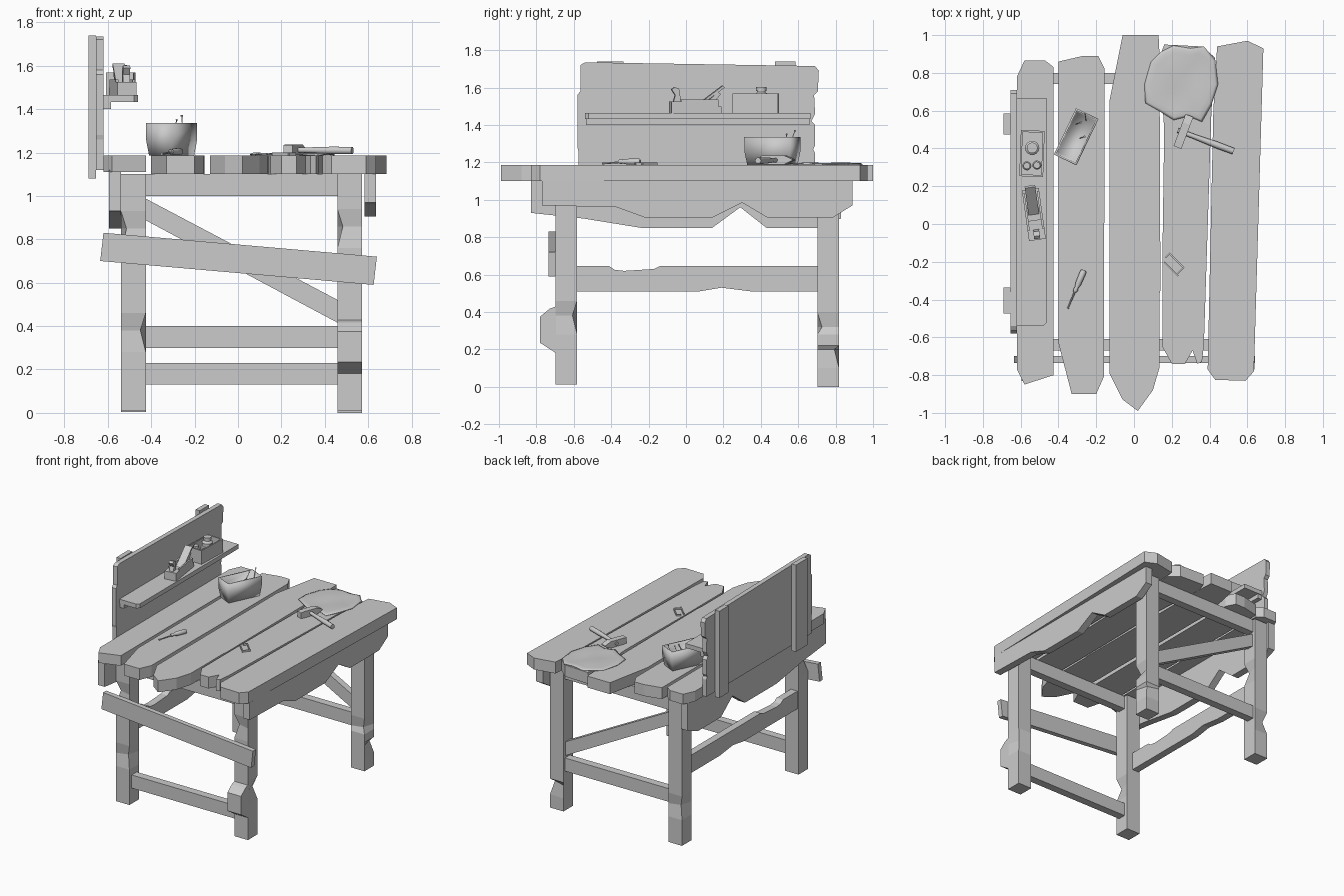
import bpy, bmesh, math
from mathutils import Vector, Matrix


def finish(name, bm, smooth=None, mat=None):
    bmesh.ops.recalc_face_normals(bm, faces=bm.faces)
    if smooth:
        for f in bm.faces:
            f.smooth = True
        for e in bm.edges:
            e.smooth = len(e.link_faces) < 2 or e.calc_face_angle(0) < math.radians(smooth)
    if mat:
        bm.transform(mat)
    me = bpy.data.meshes.new(name)
    bm.to_mesh(me)
    bm.free()
    ob = bpy.data.objects.new(name, me)
    bpy.context.collection.objects.link(ob)
    return ob


def loft(name, rings, smooth=None, mat=None):
    """Closed skin through a list of equal-length rings."""
    bm = bmesh.new()
    vs = [[bm.verts.new(p) for p in r] for r in rings]
    n = len(rings[0])
    for a, b in zip(vs, vs[1:]):
        for i in range(n):
            j = (i + 1) % n
            bm.faces.new((a[i], a[j], b[j], b[i]))
    bm.faces.new(vs[0])
    bm.faces.new(vs[-1])
    return finish(name, bm, smooth, mat)


def prism(name, axis, pts, lo, hi, mat=None):
    put = {'x': lambda a, b, t: (t, a, b), 'y': lambda a, b, t: (a, t, b),
           'z': lambda a, b, t: (a, b, t)}[axis]
    return loft(name, [[put(a, b, t) for a, b in pts] for t in (lo, hi)], None, mat)


def box(name, x, y, z, mat=None):
    return prism(name, 'z', [(x[0], y[0]), (x[1], y[0]), (x[1], y[1]), (x[0], y[1])], z[0], z[1], mat)


def turned(name, p1, p2, profile, seg=12, mat=None):
    """Turned shape between two points; profile is (fraction, radius)."""
    p1, p2 = Vector(p1), Vector(p2)
    d = p2 - p1
    q = d.to_track_quat('Z', 'Y')
    rings = [[p1 + d * t + q @ Vector((r * math.cos(2 * math.pi * i / seg), r * math.sin(2 * math.pi * i / seg), 0))
              for i in range(seg)] for t, r in profile]
    return loft(name, rings, 40, mat)


def place(x, y, z, deg):
    return Matrix.Translation((x, y, z)) @ Matrix.Rotation(math.radians(deg), 4, 'Z')


# worn top planks
planks = [
    [(-.62, -.77), (-.58, -.85), (-.425, -.80), (-.425, .83), (-.47, .865), (-.58, .865), (-.62, .78)],
    [(-.40, -.63), (-.33, -.90), (-.20, -.90), (-.16, -.81), (-.155, .82), (-.19, .89), (-.27, .89), (-.40, .86)],
    [(-.13, -.79), (-.06, -.93), (.02, -.99), (.10, -.88), (.135, -.76), (.135, -.37), (.14, -.35),
     (.135, .90), (.13, 1), (-.06, 1), (-.13, .65)],
    [(.15, -.65), (.20, -.74), (.27, -.74), (.31, -.67), (.335, -.74), (.36, -.73), (.37, -.64),
     (.41, .60), (.43, .88), (.36, .94), (.16, .95), (.135, .88), (.16, .5), (.15, -.2)],
    [(.39, -.77), (.43, -.825), (.59, -.83), (.635, -.78), (.685, .93), (.60, .97), (.44, .94), (.42, .6)]]
for i, p in enumerate(planks):
    prism(f"top_plank_{i + 1}", 'z', p, 1.11 if i == 0 else 1.10, 1.187)


# legs with a chipped corner
def leg(name, x, y, chips, z0):
    rings = []
    levels = sorted({z0, 1.10} | {z + d for z, _ in chips for d in (-.10, 0, .08)})
    for z in levels:
        r = []
        for k, (sx, sy) in enumerate([(-1, -1), (1, -1), (1, 1), (-1, 1)]):
            c = .025 if any(abs(z - cz) < .001 and k == ck for cz, ck in chips) else 0
            r.append((x + sx * (.057 - c), y + sy * (.058 - c), z))
        rings.append(r)
    loft(name, rings)


leg("front_left_leg", -.482, -.64, [(.38, 1), (.85, 0)], .012)
leg("front_right_leg", .515, -.64, [(.38, 2), (.86, 0)], .012)
leg("back_left_leg", -.482, .76, [(.30, 3), (.70, 1)], .005)
leg("back_right_leg", .515, .76, [(.20, 2), (.32, 1)], 0)

# end rails and stretchers
for nm, y in (("front", -.64), ("back", .77)):
    box(nm + "_top_rail", (-.43, .46), (y - .03, y + .03), (1.0, 1.10))
box("front_stretcher", (-.43, .46), (-.67, -.61), (.13, .23))
box("back_stretcher", (-.43, .46), (.74, .80), (.30, .40))
prism("back_diagonal_brace", 'y', [(-.43, .89), (.46, .415), (.46, .52), (-.43, .99)], .745, .795)
prism("front_slanted_board", 'y', [(-.635, .70), (.625, .59), (.64, .72), (-.62, .83)], -.735, -.698)
prism("left_stretcher", 'x', [(-.59, .51), (.07, .51), (.19, .53), (.35, .51), (.71, .51), (.71, .645),
                              (-.14, .645), (-.17, .63), (-.33, .62), (-.38, .625), (-.41, .645), (-.59, .645)],
      -.53, -.475)
prism("leg_repair_block", 'x', [(-.695, .18), (-.78, .235), (-.78, .375), (-.73, .417), (-.695, .43)], .458, .572)

# side aprons with broken lower edges
prism("right_apron", 'x', [(-.77, 1.1), (-.77, .97), (-.37, .96), (-.22, .905), (.14, .905), (.30, .985),
                           (.435, .905), (.785, .905), (.89, .97), (.89, 1.1)], .582, .637)
prism("left_apron", 'x', [(-.83, 1.12), (-.83, .93), (-.55, .90), (-.24, .85), (.14, .85), (.29, .96),
                          (.43, .85), (.70, .85), (.83, .90), (.83, 1.12)], -.595, -.54)

# tool board with battens and shelf
prism("back_board", 'x', [(-.575, 1.12), (.69, 1.12), (.69, 1.25), (.68, 1.27), (.69, 1.29), (.69, 1.40),
                          (.67, 1.42), (.69, 1.46), (.685, 1.56), (.705, 1.58), (.71, 1.69), (.69, 1.715),
                          (-.54, 1.735), (-.565, 1.72), (-.565, 1.58), (-.58, 1.56), (-.58, 1.28), (-.575, 1.26)],
      -.655, -.62)
for i, (a, b) in enumerate([(-.475, -.335), (.475, .585)]):
    box(f"board_batten_{i + 1}", (-.69, -.655), (a, b), (1.08, 1.74))
prism("shelf", 'z', [(-.62, -.54), (-.48, -.54), (-.46, -.52), (-.46, .665), (-.62, .665)], 1.432, 1.465)
box("shelf_support", (-.62, -.585), (-.535, .66), (1.40, 1.432))

# hand plane on the shelf
m = place(-.53, .05, 1.465, 8)
box("plane_sole", (-.045, .045), (-.135, .135), (0, .035), m)
for i, x in enumerate((-.045, .033)):
    box(f"plane_side_{i + 1}", (x, x + .012), (-.08, .12), (.035, .072), m)
box("plane_heel", (-.045, .045), (-.135, -.03), (.035, .06), m)
prism("plane_blade", 'x', [(.0, .036), (.02, .036), (.155, .135), (.145, .145)], -.028, .028, m)
prism("plane_wedge", 'x', [(.03, .036), (.08, .036), (.135, .10), (.12, .11)], -.026, .026, m)
prism("plane_handle", 'x', [(-.12, .06), (-.08, .06), (-.085, .10), (-.09, .13), (-.115, .137), (-.13, .125), (-.11, .095)],
      -.016, .016, m)

# open box of jars
m = place(-.54, .373, 1.465, -2)
box("jar_box_floor", (-.063, .063), (-.122, .122), (0, .015), m)
for i, s in enumerate((-1, 1)):
    a, b = sorted((s * .063, s * .053))
    box(f"jar_box_side_{i + 1}", (a, b), (-.122, .122), (0, .103), m)
    a, b = sorted((s * .122, s * .112))
    box(f"jar_box_end_{i + 1}", (-.053, .053), (a, b), (0, .103), m)
for i, (x, y, r, h) in enumerate([(0, .03, .038, .138), (-.025, -.066, .024, .10), (.028, -.06, .024, .10)]):
    turned(f"jar_{i + 1}", (x, y, .012), (x, y, h), [(0, r), (.68, r), (.78, r * .6), (.84, r * .6),
                                                     (.84, r * .75), (1, r * .75)], 14, m)

# tapered nail tub
m = place(-.306, .462, 1.187, -25.5)


def rect(sx, sy, z):
    return [(-sx, -sy, z), (sx, -sy, z), (sx, sy, z), (-sx, sy, z)]


loft("nail_tub", [rect(.057, .122, 0), rect(.066, .134, .07), rect(.066, .136, .148),
                  rect(.056, .126, .148), rect(.053, .118, .09)], 100, m)
for i, (x, y, dx, dy, h) in enumerate([(-.03, .06, .02, .02, .165), (.01, .10, -.02, .03, .185), (.02, .0, .02, .02, .14)]):
    turned(f"nail_{i + 1}", (x, y, .09), (x + dx, y + dy, h), [(0, .002), (.95, .002), (.95, .006), (1, .006)], 6, m)

# hammer
m = place(.26, .485, 1.187, -20.5)
turned("hammer_handle", (-.03, 0, .025), (.285, 0, .022), [(0, .013), (.3, .013), (.7, .018), (1, .017)], 10, m)
prism("hammer_head", 'x', [(-.085, .004), (-.05, .002), (.05, .002), (.095, .022), (.095, .03), (.05, .05),
                           (-.05, .05), (-.085, .048)], -.022, .022, m)

# screwdriver
m = place(-.265, -.245, 1.187, -23)
turned("screwdriver_handle", (0, 0, .017), (0, -.125, .017), [(0, .012), (.06, .017), (.6, .016), (.8, .01), (.9, .013), (1, .009)], 10, m)
turned("screwdriver_blade", (0, -.12, .014), (0, -.22, .006), [(0, .005), (.85, .004), (1, .006)], 8, m)

# bent metal clip
m = place(.21, -.215, 1.187, -45)
for i, (x, y) in enumerate([((-.06, .05), (.022, .03)), ((-.045, .06), (-.03, -.022)),
                            ((-.06, -.052), (-.005, .022)), ((.045, .053), (-.022, .022))]):
    box(f"clip_bar_{i + 1}", x, y, (0, .012), m)

# rumpled cloth on the far corner
edge = [(.06, .64), (.055, .74), (.09, .86), (.14, .91), (.21, .945), (.30, .93), (.37, .94), (.43, .87),
        (.445, .74), (.41, .63), (.36, .54), (.29, .57), (.21, .55), (.13, .60)]
bm = bmesh.new()
c = Vector((.25, .75))
rings = []
for t in (.15, .4, .6, .8, .93, 1):
    pts = [c.lerp(Vector(p), t) for p in edge]
    rings.append([bm.verts.new((p.x, p.y, 1.196 + .004 * math.sin(p.x * 22) * math.cos(p.y * 19) - (.004 if t == 1 else 0)))
                  for p in pts])
bm.faces.new(rings[0])
for a, b in zip(rings, rings[1:]):
    for i in range(len(edge)):
        j = (i + 1) % len(edge)
        bm.faces.new((a[i], a[j], b[j], b[i]))
cloth = finish("cloth", bm, 60)
mod = cloth.modifiers.new("thickness", 'SOLIDIFY')
mod.thickness = .005
